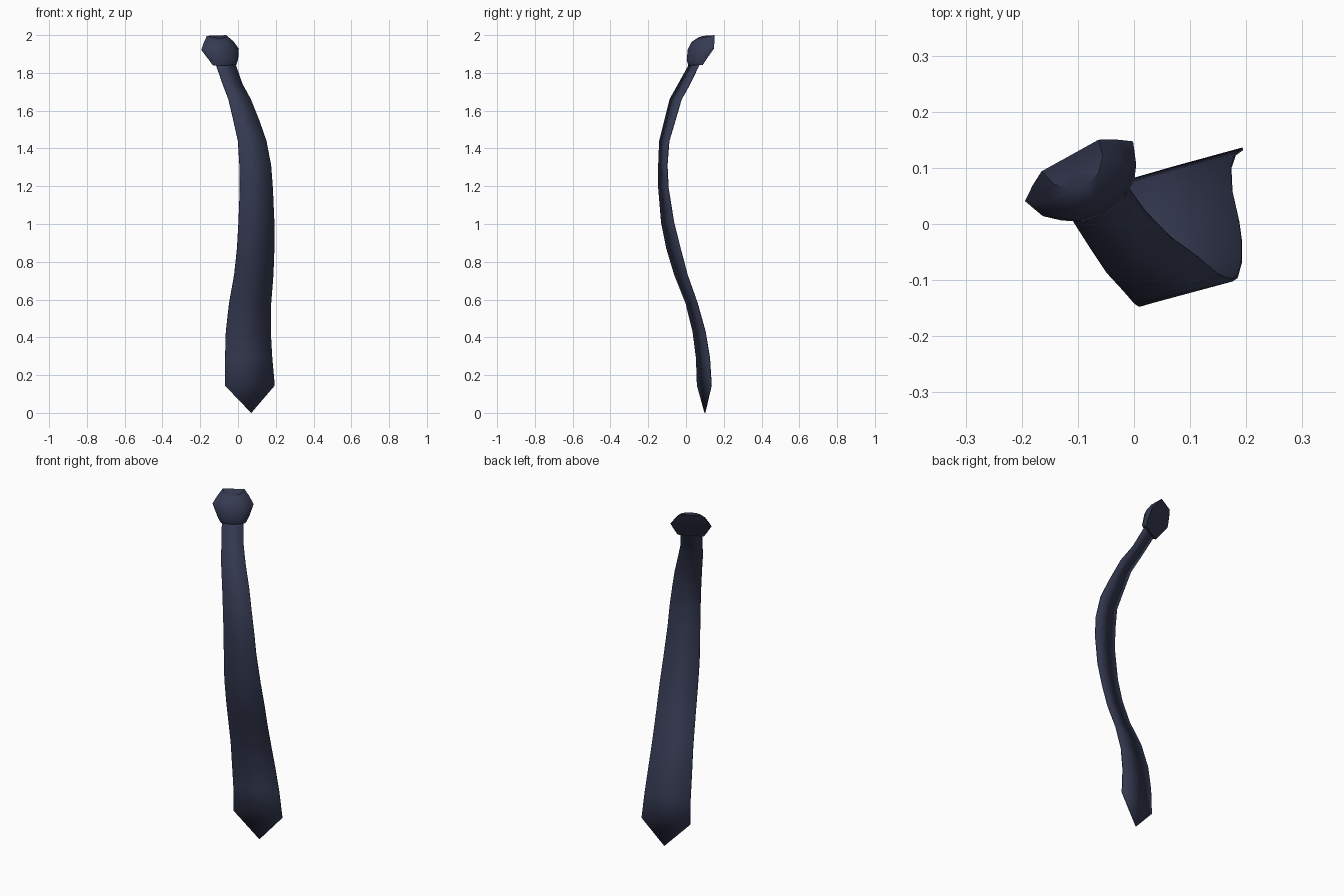
import bpy, bmesh, math

if "Cube" in bpy.data.objects:
    bpy.data.objects.remove(bpy.data.objects["Cube"])

navy = bpy.data.materials.new("dark navy cloth")
navy.diffuse_color = (0.036, 0.043, 0.085, 1)
navy.use_nodes = True
navy.node_tree.nodes["Principled BSDF"].inputs["Base Color"].default_value = navy.diffuse_color


def finish(name, bm, angle):
    bmesh.ops.recalc_face_normals(bm, faces=bm.faces)
    me = bpy.data.meshes.new(name)
    bm.to_mesh(me)
    bm.free()
    me.materials.append(navy)
    ob = bpy.data.objects.new(name, me)
    bpy.context.collection.objects.link(ob)
    bpy.ops.object.select_all(action='DESELECT')
    ob.select_set(True)
    bpy.context.view_layer.objects.active = ob
    bpy.ops.object.shade_smooth_by_angle(angle=math.radians(angle))
    return ob


# Blade: waving ribbon, each row = height, left x, left y, right x, right y
rows = [
    (1.87, -0.125, 0.035, -0.025, 0.085),
    (1.84, -0.115, 0.015, -0.012, 0.068),
    (1.74, -0.080, -0.040, 0.023, 0.020),
    (1.66, -0.050, -0.085, 0.067, -0.025),
    (1.54, -0.022, -0.115, 0.115, -0.060),
    (1.44, 0.000, -0.140, 0.150, -0.090),
    (1.31, 0.008, -0.145, 0.175, -0.100),
    (1.19, 0.010, -0.145, 0.184, -0.094),
    (1.01, 0.003, -0.130, 0.192, -0.065),
    (0.87, -0.005, -0.102, 0.192, -0.030),
    (0.73, -0.020, -0.060, 0.187, 0.007),
    (0.58, -0.047, 0.000, 0.175, 0.060),
    (0.43, -0.064, 0.037, 0.173, 0.102),
    (0.29, -0.068, 0.055, 0.181, 0.125),
    (0.145, -0.069, 0.060, 0.194, 0.134),
]
bm = bmesh.new()
pairs = [(bm.verts.new((lx, ly, z)), bm.verts.new((rx, ry, z)))
         for z, lx, ly, rx, ry in rows]
for (a, b), (c, d) in zip(pairs, pairs[1:]):
    bm.faces.new((a, c, d, b))
tip = bm.verts.new((0.07, 0.10, 0.0))
bm.faces.new((pairs[-1][0], tip, pairs[-1][1]))
blade = finish("tie_blade", bm, 40)
thick = blade.modifiers.new("cloth thickness", 'SOLIDIFY')
thick.thickness = 0.005
thick.offset = 0

# Knot: stacked half-ellipse rings, flat at the back and bulging to the front
# each ring = height, centre x, centre y, half width, bulge, front drop
rings = [
    (1.84, -0.070, 0.055, 0.070, 0.030, 0.0),
    (1.87, -0.078, 0.067, 0.086, 0.056, 0.0),
    (1.925, -0.098, 0.094, 0.110, 0.077, 0.0),
    (1.965, -0.107, 0.110, 0.084, 0.079, 0.0),
    (1.998, -0.114, 0.122, 0.058, 0.060, 0.013),
]
ang = math.radians(29)
ux, uy = math.cos(ang), math.sin(ang)
SEG = 6
bm = bmesh.new()
loops = []
for z, cx, cy, half, bulge, drop in rings:
    loop = []
    for i in range(SEG + 1):
        t = math.pi * i / SEG
        u, s = -half * math.cos(t), math.sin(t)
        n = bulge * s
        loop.append(bm.verts.new((cx + u * ux + n * uy,
                                  cy + u * uy - n * ux,
                                  z - drop * s + u * 0.03)))
    loops.append(loop)
for lo, hi in zip(loops, loops[1:]):
    for i in range(SEG + 1):
        j = (i + 1) % (SEG + 1)
        bm.faces.new((lo[i], lo[j], hi[j], hi[i]))
bm.faces.new(loops[0])
# Shallow dip in the top of the knot
top = bm.faces.new(loops[-1])
c = top.calc_center_median()
mid = bm.verts.new((c.x, c.y, c.z - 0.01))
bm.faces.remove(top)
for i in range(SEG + 1):
    bm.faces.new((loops[-1][i], loops[-1][(i + 1) % (SEG + 1)], mid))
finish("tie_knot", bm, 42)
